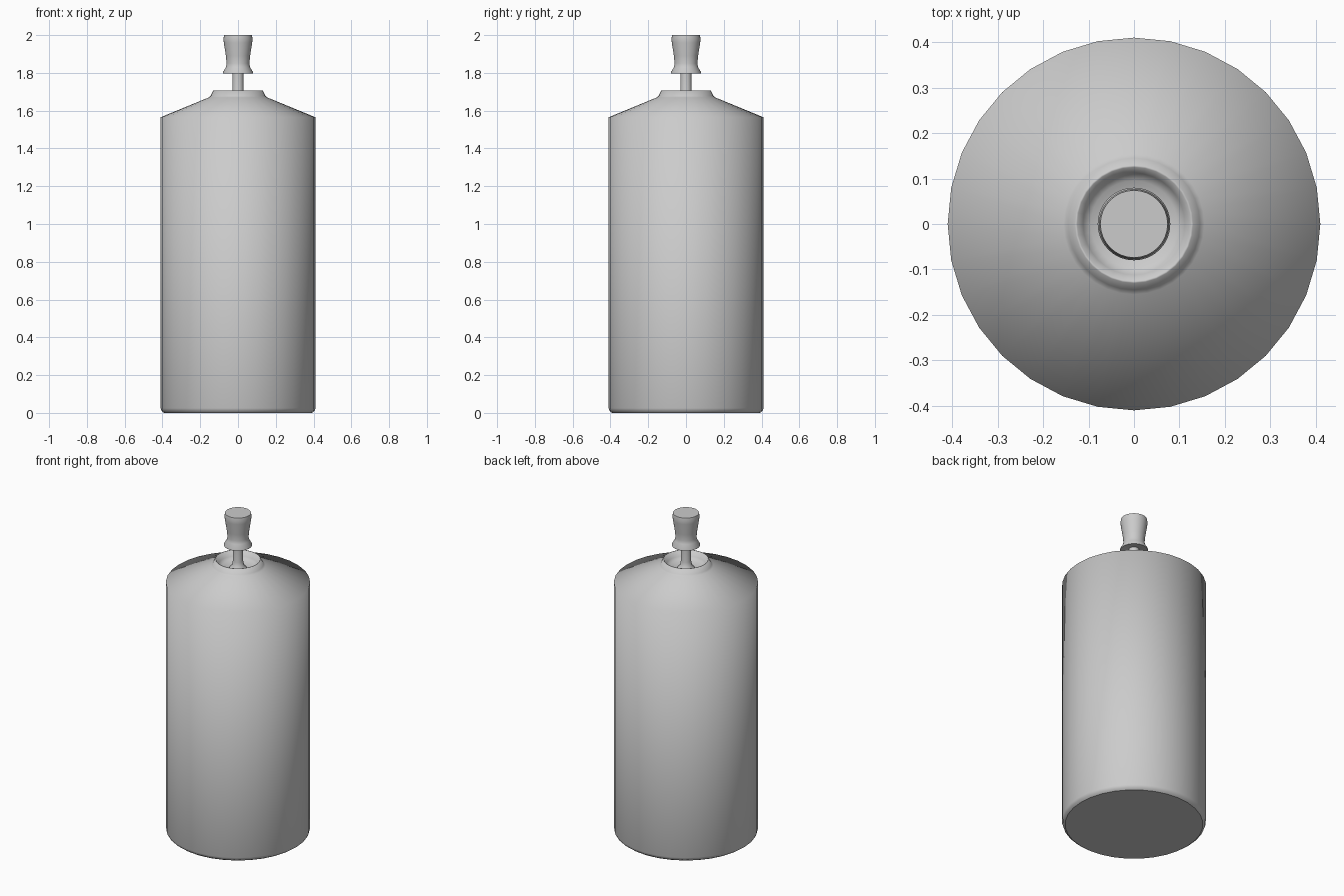
import bpy, bmesh, math

if "Cube" in bpy.data.objects:
    bpy.data.objects.remove(bpy.data.objects["Cube"])

def lathe(name, profile, sides=32, angle=72):
    """Revolve (radius, z) points around z; close both ends with flat caps."""
    bm = bmesh.new()
    rings = [[bm.verts.new((r * math.cos(2 * math.pi * i / sides),
                            r * math.sin(2 * math.pi * i / sides), z))
              for i in range(sides)] for r, z in profile]
    for a, b in zip(rings, rings[1:]):
        for i in range(sides):
            j = (i + 1) % sides
            bm.faces.new((a[i], a[j], b[j], b[i])).smooth = True
    bm.faces.new(rings[0][::-1])
    bm.faces.new(rings[-1])
    bm.normal_update()
    for e in bm.edges:
        if len(e.link_faces) == 2:
            e.smooth = e.calc_face_angle(0) < math.radians(angle)
    mesh = bpy.data.meshes.new(name)
    bm.to_mesh(mesh)
    bm.free()
    obj = bpy.data.objects.new(name, mesh)
    bpy.context.collection.objects.link(obj)
    return obj

# Bottle: chamfered base, straight wall, sloped shoulder, short neck with a dished top
lathe("bottle_body", [
    (0.392, 0.0), (0.405, 0.01), (0.41, 0.025), (0.41, 1.565),
    (0.155, 1.67), (0.145, 1.678), (0.13, 1.708),
    (0.125, 1.708), (0.112, 1.675), (0.095, 1.66), (0.04, 1.655)])

# Stem: flared foot rising out of the dish
lathe("stem", [(0.05, 1.655), (0.036, 1.67), (0.029, 1.70), (0.029, 1.81)])

# Knob: flared skirt, narrow waist, widening to a flat top
lathe("knob", [
    (0.028, 1.805), (0.08, 1.797), (0.08, 1.803), (0.064, 1.83),
    (0.06, 1.85), (0.064, 1.89), (0.075, 1.96), (0.077, 1.98), (0.074, 2.0)])
